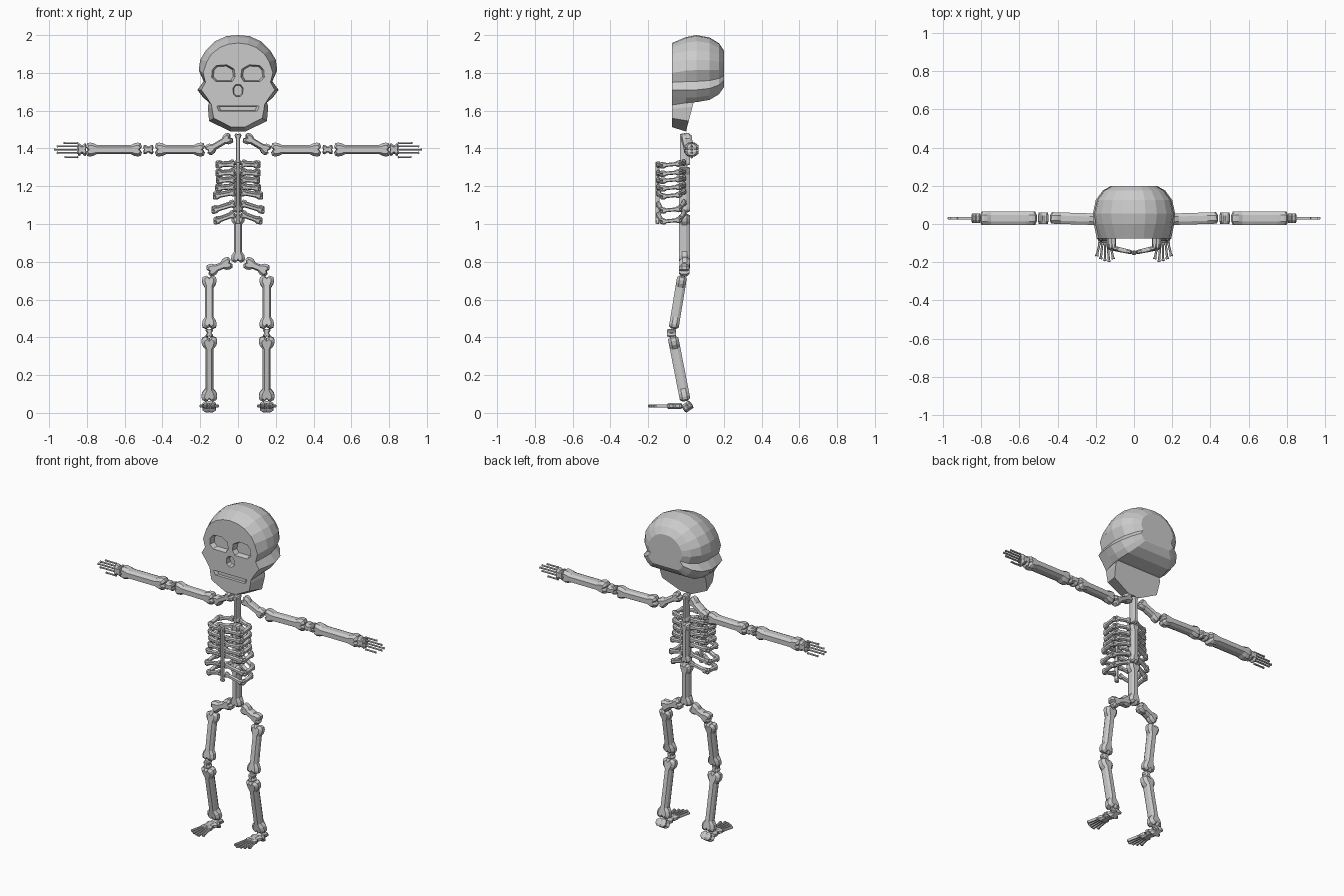
import bpy, bmesh, math
from mathutils import Vector

if "Cube" in bpy.data.objects:
    bpy.data.objects.remove(bpy.data.objects["Cube"])

bone_grey = bpy.data.materials.new("bone_grey")
bone_grey.diffuse_color = (0.6, 0.6, 0.6, 1)
bone_grey.use_nodes = True
bone_grey.node_tree.nodes["Principled BSDF"].inputs["Base Color"].default_value = bone_grey.diffuse_color


def loft(name, rings):
    """Closed solid through rings that all have the same number of points."""
    bm = bmesh.new()
    vs = [[bm.verts.new(p) for p in r] for r in rings]
    n = len(rings[0])
    for a, b in zip(vs, vs[1:]):
        for i in range(n):
            bm.faces.new((a[i], a[(i + 1) % n], b[(i + 1) % n], b[i]))
    bm.faces.new(vs[0])
    bm.faces.new(vs[-1])
    bmesh.ops.recalc_face_normals(bm, faces=bm.faces)
    me = bpy.data.meshes.new(name)
    bm.to_mesh(me)
    bm.free()
    me.materials.append(bone_grey)
    ob = bpy.data.objects.new(name, me)
    bpy.context.collection.objects.link(ob)
    return ob


def bone(name, a, b, w, t, wide, shaft=0.65):
    """Two-knobbed bone from a to b: half width w along 'wide', half thickness t."""
    a, b = Vector(a), Vector(b)
    u = (b - a).normalized()
    n = u.cross(Vector(wide)).normalized()
    v = n.cross(u)
    length = (b - a).length
    k = min(w, length * 0.28)
    quarter = [(0.3, 0), (0, 0.4), (0.2, 0.9), (0.6, 1), (1.1, 0.9), (1.6, shaft)]

    def ring(h, inset):
        q = [(x * k + inset * k * (0.25 if x < 0.5 else (-0.1 if x > 1 else 0)),
              y * w * (1 - 0.4 * inset)) for x, y in quarter]
        near = q + [(length - x, y) for x, y in reversed(q)]
        pts = near + [(x, -y) for x, y in reversed(near[1:-1])]
        return [a + u * x + v * y + n * h for x, y in pts]

    return loft(name, [ring(-t, 1), ring(-0.45 * t, 0), ring(0.45 * t, 0), ring(t, 1)])


def both(half):
    """Mirror a half outline (first and last points may lie on x = 0)."""
    return half + [(-x, z) for x, z in reversed(half) if x > 0]


# ---- cranium: front outline lofted backwards to a flat disc
full = [(0, 2.0), (.06, 1.995), (.12, 1.968), (.17, 1.92), (.2, 1.87), (.208, 1.815),
        (.182, 1.755), (.215, 1.71), (.185, 1.67), (.155, 1.645), (0, 1.645)]
face = [(0, 1.958), (.05, 1.952), (.095, 1.935), (.14, 1.9), (.165, 1.86), (.185, 1.8),
        (.172, 1.75), (.195, 1.71), (.165, 1.67), (.14, 1.63), (0, 1.63)]
mid = [(f[0] * .25 + g[0] * .75, f[1] * .25 + g[1] * .75) for f, g in zip(face, full)]
rings = [[(x, -.075, z) for x, z in both(face)], [(x, 0, z) for x, z in both(mid)],
         [(x, .055, z) for x, z in both(full)]]
for y, s in [(.125, .93), (.175, .76), (.2, .55)]:
    rings.append([(x * s, y, 1.82 + (z - 1.82) * s) for x, z in both(full)])
cranium = loft("cranium", rings)

# ---- jaw block, tapering to the chin
jaw_front = both([(.14, 1.63), (.138, 1.61), (.128, 1.56), (.035, 1.513)])
jaw_back = both([(.15, 1.655), (.16, 1.62), (.153, 1.545), (.04, 1.49)])
jaw = loft("jaw", [[(x, -.075, z) for x, z in jaw_front],
                   [(x, (z - 1.49) * .26, z) for x, z in jaw_back]])


# ---- recessed eyes, nose and mouth
def recess(name, target, outline, depth):
    cx = sum(p[0] for p in outline) / len(outline)
    cz = sum(p[1] for p in outline) / len(outline)

    def ring(y, s):
        return [(cx + (x - cx) * s, y, cz + (z - cz) * s) for x, z in outline]
    cutter = loft(name, [ring(-.095, 1.14), ring(-.075 + depth, .86)])
    cutter.hide_render = True
    cutter.hide_viewport = True
    mod = target.modifiers.new(name, 'BOOLEAN')
    mod.operation = 'DIFFERENCE'
    mod.object = cutter


eye = [(.032, 1.755), (.115, 1.755), (.138, 1.777), (.135, 1.815), (.115, 1.838),
       (.06, 1.842), (.022, 1.82), (.016, 1.78)]
for s, side in ((1, "left"), (-1, "right")):
    recess(side + "_eye_cutter", cranium, [(s * x, z) for x, z in eye], .03)
recess("nose_cutter", cranium,
       both([(.012, 1.737), (.026, 1.72), (.024, 1.688), (.01, 1.675)]), .03)
recess("mouth_cutter", jaw, both([(.115, 1.625), (.105, 1.598)]), .015)

# ---- spine and breastbone
X, Y, Z = (1, 0, 0), (0, 1, 0), (0, 0, 1)
bone("neck", (0, -.005, 1.48), (0, -.005, 1.31), .018, .026, X)
bone("upper_spine", (0, -.008, 1.305), (0, -.008, 1.06), .028, .028, X)
bone("lower_spine", (0, -.008, 1.055), (0, -.008, .795), .037, .029, X, .55)
bone("breastbone", (0, -.15, 1.33), (0, -.15, 1.0), .013, .011, X)

# rib levels: inner height, outer height, outer x
ribs = [(1.315, 1.31, .108), (1.27, 1.265, .108), (1.232, 1.228, .105), (1.195, 1.187, .11),
        (1.165, 1.145, .122), (1.105, 1.07, .13), (1.05, 1.012, .118)]

for s, side in ((1, "left"), (-1, "right")):
    def part(name, a, b, w, t, wide, shaft=.65):
        bone(side + "_" + name, (s * a[0], a[1], a[2]), (s * b[0], b[1], b[2]), w, t, wide, shaft)

    # ribs: front, side and back pieces
    for i, (zi, zo, x) in enumerate(ribs):
        part(f"rib_front_{i}", (.014, -.148, zi), (x, -.125, zo), .017, .011, Z, .6)
        part(f"rib_side_{i}", (x, -.13, zo), (x, -.03, zo + .01), .017, .011, Z, .6)
        part(f"rib_back_{i}", (x, -.035, zo + .01), (.02, -.008, zi + .01), .017, .011, Z, .6)

    # arm
    part("collar_bone", (.035, 0, 1.462), (.165, .02, 1.385), .03, .026, Z, .55)
    part("upper_arm", (.175, .024, 1.394), (.44, .032, 1.394), .037, .03, Z)
    part("elbow", (.447, .03, 1.394), (.502, .03, 1.394), .025, .03, Z)
    part("forearm", (.508, .03, 1.394), (.806, .03, 1.394), .037, .036, Z)
    part("wrist", (.802, .03, 1.394), (.85, .03, 1.394), .034, .026, Z)
    tips = [(1.428, .925), (1.411, .96), (1.394, .975), (1.377, .96), (1.354, .92)]
    for i, (z, tip) in enumerate(tips):
        part(f"finger_{i}", (.845, .03, z), (tip, .03, z), .006, .006, Z)

    # leg
    part("hip", (.035, -.005, .80), (.162, -.01, .747), .034, .027, Z, .55)
    part("thigh", (.152, -.02, .725), (.152, -.066, .445), .039, .026, X, .58)
    part("knee", (.152, -.076, .445), (.152, -.076, .402), .02, .024, X)
    part("shin", (.152, -.07, .405), (.152, -.003, .062), .042, .028, X, .5)

    # foot with five fanned toes
    part("heel", (.152, .03, .048), (.152, -.014, .018), .036, .023, X)
    part("instep", (.152, -.02, .036), (.152, -.1, .036), .036, .016, X)
    for i, tip in enumerate([-.185, -.2, -.195, -.185, -.17]):
        d = i - 2
        part(f"toe_{i}", (.152 + d * .013, -.095, .036), (.152 + d * .022, tip, .036),
             .009, .008, X)
